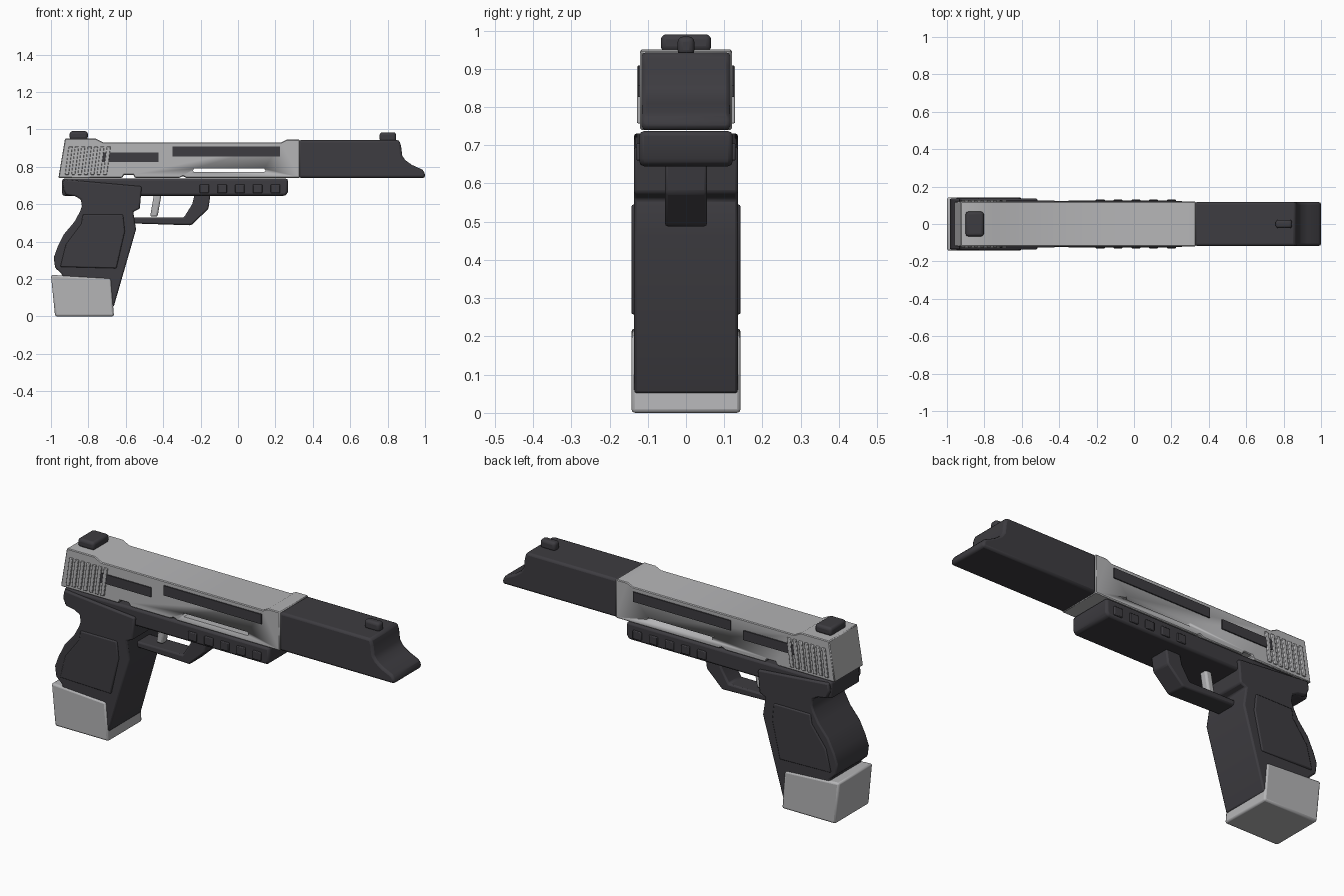
import bpy, bmesh


def material(name, rgb):
    m = bpy.data.materials.new(name)
    m.diffuse_color = (*rgb, 1)
    return m


DARK = material("charcoal", (0.047, 0.045, 0.052))
GREY = material("light grey", (0.46, 0.46, 0.47))


def prism(name, profile, y0, y1, mat, bevel=0.0, segs=2):
    """Extrude an (x, z) outline from y0 to y1."""
    bm = bmesh.new()
    face = bm.faces.new([bm.verts.new((x, y0, z)) for x, z in profile])
    new = bmesh.ops.extrude_face_region(bm, geom=[face])["geom"]
    verts = [v for v in new if isinstance(v, bmesh.types.BMVert)]
    bmesh.ops.translate(bm, verts=verts, vec=(0, y1 - y0, 0))
    bmesh.ops.recalc_face_normals(bm, faces=bm.faces)
    me = bpy.data.meshes.new(name)
    bm.to_mesh(me)
    bm.free()
    ob = bpy.data.objects.new(name, me)
    bpy.context.collection.objects.link(ob)
    me.materials.append(mat)
    if bevel:
        b = ob.modifiers.new("bevel", 'BEVEL')
        b.width, b.segments = bevel, segs
        b.limit_method, b.angle_limit = 'ANGLE', 0.6
    bpy.ops.object.select_all(action='DESELECT')
    ob.select_set(True)
    bpy.context.view_layer.objects.active = ob
    bpy.ops.object.shade_smooth_by_angle(angle=0.55)
    return ob


def rect(x0, x1, z0, z1, lean=0.0):
    return [(x0, z0), (x1, z0), (x1 + lean, z1), (x0 + lean, z1)]


def both_sides(name, profile, y0, y1, mat, bevel=0.0):
    prism(name + "_front", profile, -y1, -y0, mat, bevel)
    prism(name + "_back", profile, y0, y1, mat, bevel)


# Upper slide with small notches along its lower edge
slide = prism("slide", [
    (-0.96, 0.74), (-0.62, 0.74), (-0.61, 0.757), (-0.56, 0.757), (-0.55, 0.74),
    (-0.315, 0.74), (-0.295, 0.75), (-0.275, 0.74), (0.33, 0.74), (0.33, 0.945),
    (0.26, 0.945), (0.23, 0.93), (-0.72, 0.93), (-0.76, 0.95), (-0.925, 0.95)],
    -0.12, 0.12, GREY, 0.004, 1)

# Slot cut right through the slide
cutter = prism("slot_cutter", [
    (-0.235, 0.771), (0.14, 0.771), (0.147, 0.78), (0.14, 0.79),
    (-0.235, 0.79), (-0.242, 0.78)], -0.3, 0.3, GREY)
cutter.hide_render = True
cutter.hide_viewport = True
cut = slide.modifiers.new("slot", 'BOOLEAN')
cut.operation, cut.object, cut.solver = 'DIFFERENCE', cutter, 'EXACT'

# Dark side windows and rear grip ribs
both_sides("rear_window", rect(-0.735, -0.425, 0.826, 0.876), 0.118, 0.126, DARK)
both_sides("long_window", rect(-0.35, 0.225, 0.856, 0.908), 0.118, 0.126, DARK)
for i in range(7):
    x = -0.925 + i * 0.034
    both_sides(f"slide_rib_{i}", rect(x, x + 0.02, 0.757, 0.908, 0.02),
               0.115, 0.128, GREY, 0.003)

# Front barrel shroud with its swept lower lip
prism("barrel_shroud", [
    (0.325, 0.74), (1.0, 0.74), (1.0, 0.767), (0.985, 0.785), (0.93, 0.81),
    (0.895, 0.835), (0.878, 0.86), (0.872, 0.91), (0.862, 0.943), (0.325, 0.943)],
    -0.117, 0.117, DARK, 0.012)

# Sights
prism("rear_sight", rect(-0.9, -0.803, 0.945, 0.99), -0.066, 0.066, DARK, 0.014, 3)
prism("front_sight", rect(0.757, 0.845, 0.935, 0.984), -0.022, 0.022, DARK, 0.014, 3)

# Lower frame and its side rail blocks
prism("frame", [
    (-0.94, 0.645), (0.255, 0.645), (0.267, 0.665), (0.267, 0.737), (-0.94, 0.737)],
    -0.122, 0.122, DARK, 0.012)
for i in range(5):
    x = -0.18 + i * 0.095
    both_sides(f"rail_block_{i}", rect(x - 0.025, x + 0.025, 0.66, 0.705),
               0.115, 0.13, DARK, 0.004)

# Hand grip
prism("grip", [
    (-0.93, 0.732), (-0.515, 0.695), (-0.525, 0.575), (-0.56, 0.56), (-0.545, 0.465),
    (-0.665, 0.05), (-0.95, 0.05), (-0.94, 0.225), (-0.978, 0.26), (-0.985, 0.315),
    (-0.965, 0.37), (-0.93, 0.44), (-0.875, 0.505), (-0.845, 0.56), (-0.835, 0.59),
    (-0.84, 0.625), (-0.87, 0.642), (-0.92, 0.65), (-0.938, 0.69)],
    -0.136, 0.136, DARK, 0.008)
both_sides("grip_panel", [
    (-0.83, 0.545), (-0.615, 0.545), (-0.605, 0.455), (-0.65, 0.257), (-0.95, 0.265),
    (-0.92, 0.385), (-0.837, 0.495)], 0.13, 0.143, DARK, 0.006)

# Light base at the bottom of the grip
prism("grip_base", [
    (-1.0, 0.222), (-0.68, 0.203), (-0.663, 0.0), (-0.978, 0.0)],
    -0.143, 0.143, GREY, 0.01)

# Trigger and guard
prism("trigger", rect(-0.47, -0.43, 0.533, 0.66, 0.022), -0.022, 0.022, GREY, 0.01)
prism("trigger_guard", [
    (-0.565, 0.497), (-0.25, 0.487), (-0.158, 0.575), (-0.146, 0.66), (-0.23, 0.66),
    (-0.245, 0.6), (-0.29, 0.528), (-0.565, 0.528)],
    -0.055, 0.055, DARK, 0.008)
